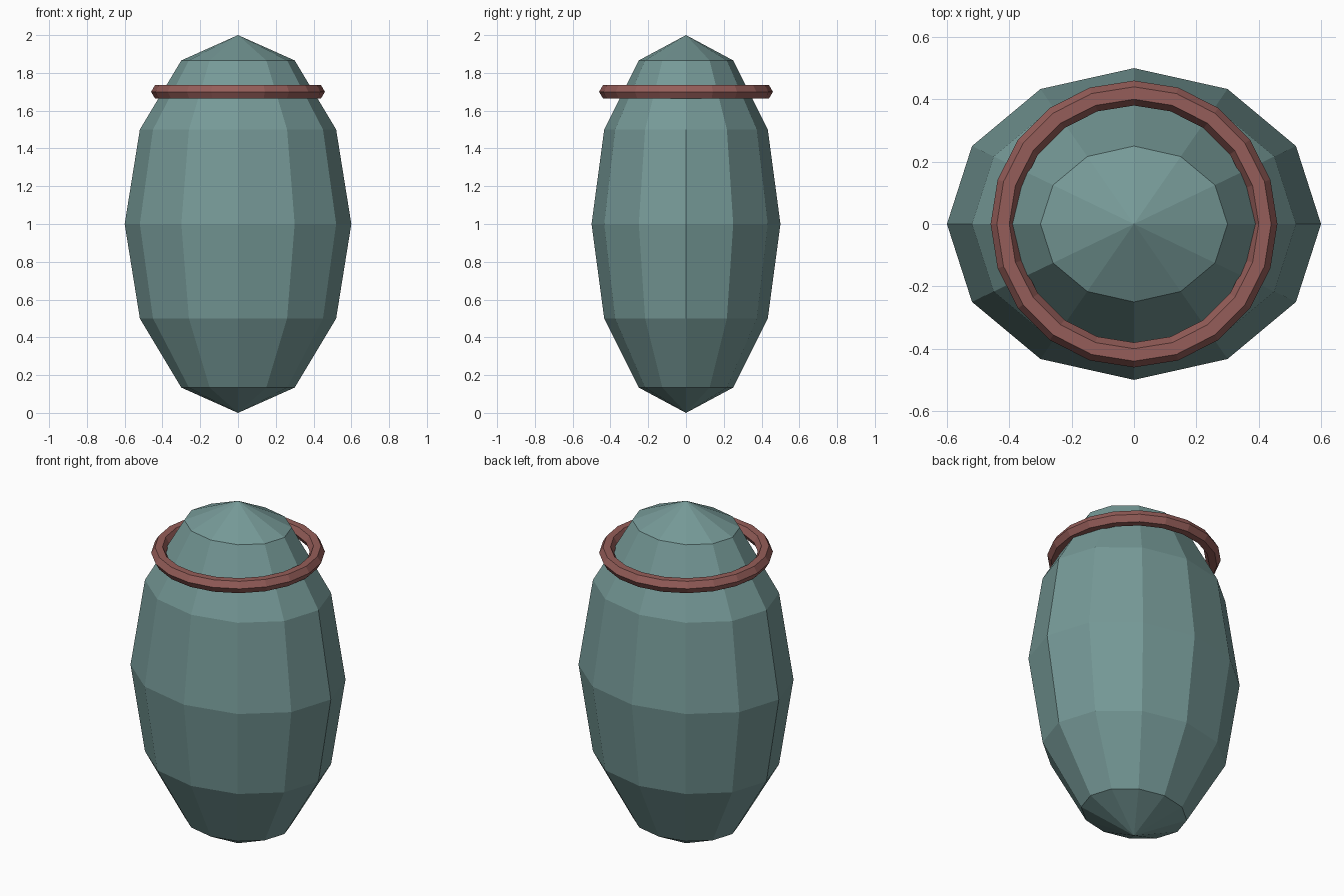
import bpy

if "Cube" in bpy.data.objects:
    bpy.data.objects.remove(bpy.data.objects["Cube"])


def finish(name, color):
    obj = bpy.context.object
    obj.name = name
    mat = bpy.data.materials.new(name + "_material")
    mat.diffuse_color = (*color, 1)
    mat.use_nodes = True
    mat.node_tree.nodes["Principled BSDF"].inputs["Base Color"].default_value = mat.diffuse_color
    obj.data.materials.append(mat)
    return obj


# Faceted, slightly flattened egg-shaped body
bpy.ops.mesh.primitive_uv_sphere_add(segments=12, ring_count=6, radius=1, location=(0, 0, 1))
body = finish("body", (0.18, 0.32, 0.31))
body.scale = (0.6, 0.5, 1)
bpy.ops.object.transform_apply(location=False, rotation=False, scale=True)

# Circular collar ring around the neck
bpy.ops.mesh.primitive_torus_add(major_segments=20, minor_segments=6,
                                 major_radius=0.42, minor_radius=0.04,
                                 location=(0, 0, 1.70))
finish("collar_ring", (0.30, 0.11, 0.10))
